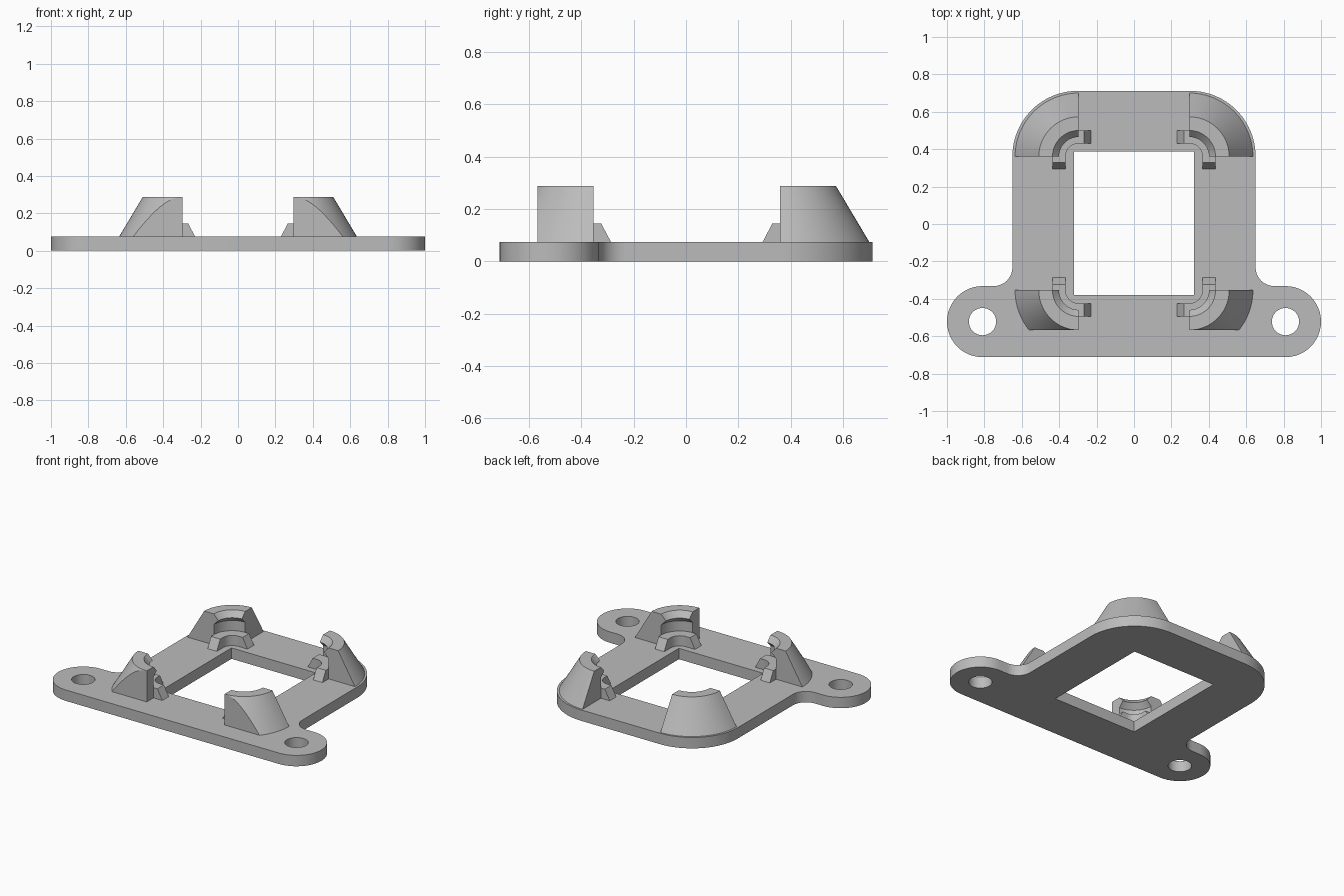
import bpy, bmesh
from math import sin, cos, radians, pi
from mathutils import Vector

if "Cube" in bpy.data.objects:
    bpy.data.objects.remove(bpy.data.objects["Cube"])

grey = bpy.data.materials.new("grey plastic")
grey.use_nodes = True
grey.diffuse_color = (0.5, 0.5, 0.5, 1)
grey.node_tree.nodes["Principled BSDF"].inputs["Base Color"].default_value = (0.5, 0.5, 0.5, 1)

PLATE = 0.075          # plate thickness
TOP = 0.288            # post top
RIM = 0.145            # height of the ledge inside each post
IN, WALL = 0.07, 0.14  # ledge inner and outer radius


def arc(cx, cy, r, start, end, steps=16):
    angles = [radians(start + (end - start) * i / steps) for i in range(steps + 1)]
    return [(cx + r * cos(a), cy + r * sin(a)) for a in angles]


def finish(obj):
    if not obj.data.materials:
        obj.data.materials.append(grey)
    bpy.ops.object.select_all(action='DESELECT')
    obj.select_set(True)
    bpy.context.view_layer.objects.active = obj
    bpy.ops.object.shade_smooth_by_angle(angle=radians(25))


def mesh_object(name, bm):
    bmesh.ops.remove_doubles(bm, verts=bm.verts, dist=1e-5)
    bmesh.ops.recalc_face_normals(bm, faces=bm.faces)
    mesh = bpy.data.meshes.new(name)
    bm.to_mesh(mesh)
    bm.free()
    obj = bpy.data.objects.new(name, mesh)
    bpy.context.collection.objects.link(obj)
    finish(obj)


# Base plate: outline with two ears, a window and two screw holes
half = arc(0.81, -0.522, 0.19, -90, 90, 24)
half += arc(0.75, -0.232, 0.1, 270, 180, 10)
half += arc(0.3, 0.362, 0.35, 0, 90, 24)
outline = half + [(-x, y) for x, y in reversed(half)]
window = [(-0.32, -0.38), (0.32, -0.38), (0.32, 0.387), (-0.32, 0.387)]
holes = [arc(s * 0.81, -0.522, 0.073, 0, 350, 35) for s in (-1, 1)]

curve = bpy.data.curves.new("base_plate", 'CURVE')
curve.dimensions = '2D'
curve.fill_mode = 'BOTH'
curve.extrude = PLATE / 2
for loop in [outline, window] + holes:
    spline = curve.splines.new('POLY')
    spline.points.add(len(loop) - 1)
    for point, (x, y) in zip(spline.points, loop):
        point.co = (x, y, 0, 1)
    spline.use_cyclic_u = True
source = bpy.data.objects.new("plate_curve", curve)
bpy.context.collection.objects.link(source)
bpy.context.view_layer.update()
plate_mesh = bpy.data.meshes.new_from_object(
    source.evaluated_get(bpy.context.evaluated_depsgraph_get()))
bpy.data.objects.remove(source)
bm = bmesh.new()
bm.from_mesh(plate_mesh)
bmesh.ops.translate(bm, verts=bm.verts, vec=(0, 0, PLATE / 2))
bpy.data.meshes.remove(plate_mesh)
mesh_object("base_plate", bm)

# Post cross-section as (radius, height): ledge, snap lip, flat top, sloped outside
profile = [(IN, PLATE), (IN, RIM), (WALL, RIM), (WALL, 0.215), (0.105, 0.25),
           (WALL, TOP), (0.213, TOP), (0.34, PLATE)]
# Arm cross-section as (distance past the post end, height)
arm = [(0, PLATE), (0, RIM), (0.03, RIM), (0.067, PLATE)]


def corner_post(name, sx, sy, cx, cy, trim):
    bm = bmesh.new()
    steps = 24
    rings = []
    for i in range(steps + 1):
        a = pi / 2 * i / steps
        rings.append([bm.verts.new((cx + r * cos(a), cy + r * sin(a), z)) for r, z in profile])
    n = len(profile)
    for a, b in zip(rings, rings[1:]):
        for k in range(n):
            bm.faces.new((a[k], a[(k + 1) % n], b[(k + 1) % n], b[k]))
    bm.faces.new(rings[0])
    bm.faces.new(rings[-1])
    # Flat cut that keeps the front posts clear of the plate edge
    if trim:
        geom = bm.verts[:] + bm.edges[:] + bm.faces[:]
        cut = bmesh.ops.bisect_plane(bm, geom=geom, plane_co=(0, trim, 0),
                                     plane_no=(0, 1, 0), clear_outer=True)
        edges = [e for e in cut["geom_cut"] if isinstance(e, bmesh.types.BMEdge)]
        bmesh.ops.holes_fill(bm, edges=edges)
    for v in bm.verts:
        v.co.x *= sx
        v.co.y *= sy
    mesh_object(name, bm)

    # Two sloped arms continuing the ledge
    for label, swap in (("side", False), ("end", True)):
        bm = bmesh.new()
        sides = []
        for r in (IN, WALL):
            pts = [(cx - d, cy + r, z) if swap else (cx + r, cy - d, z) for d, z in arm]
            sides.append([bm.verts.new((x * sx, y * sy, z)) for x, y, z in pts])
        for side in sides:
            bm.faces.new(side)
        for k in range(4):
            j = (k + 1) % 4
            bm.faces.new((sides[0][k], sides[0][j], sides[1][j], sides[1][k]))
        mesh_object(name + "_" + label + "_arm", bm)


for side, sx in (("left", 1), ("right", -1)):
    corner_post("rear_" + side + "_post", sx, 1, 0.296, 0.36, None)
    corner_post("front_" + side + "_post", sx, -1, 0.296, 0.354, 0.567)
